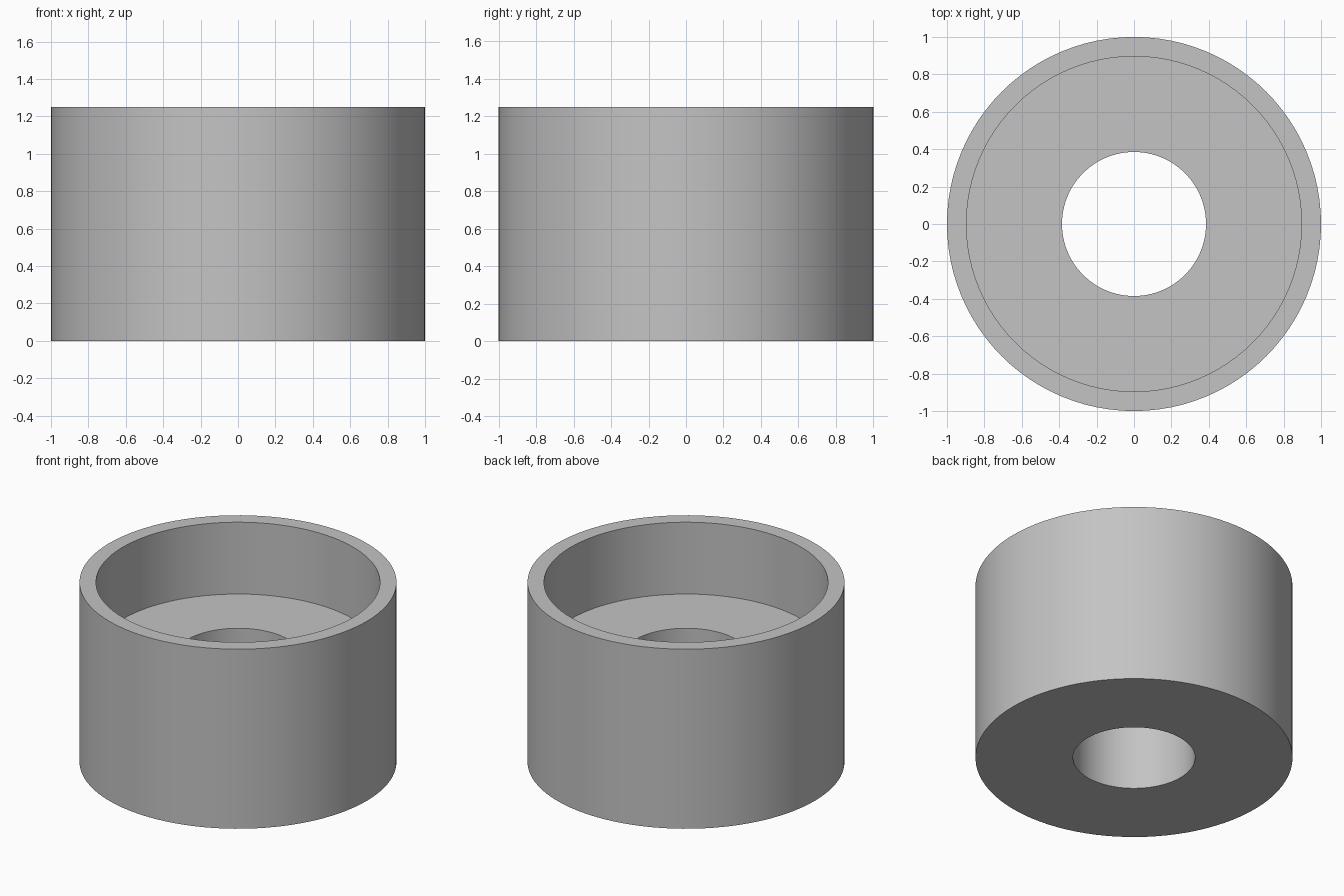
import bpy
import bmesh
import math
from mathutils import Matrix, Vector

cube = bpy.data.objects.get("Cube")
if cube:
    bpy.data.objects.remove(cube, do_unlink=True)

# Plain grey material
grey = bpy.data.materials.new("plain_grey")
grey.use_nodes = True
colour = (0.55, 0.55, 0.55, 1.0)
grey.diffuse_color = colour
grey.node_tree.nodes["Principled BSDF"].inputs["Base Color"].default_value = colour

# Main dimensions
OUTER, POCKET, BORE = 1.0, 0.896, 0.385
HEIGHT, FLOOR = 1.25, 0.75

# Closed wall section: bore, underside, outer wall, rim, pocket wall, floor
section = [(BORE, 0), (OUTER, 0), (OUTER, HEIGHT),
           (POCKET, HEIGHT), (POCKET, FLOOR), (BORE, FLOOR)]

# Revolve the section into a counterbored bushing
bm = bmesh.new()
ring = [bm.verts.new((r, 0, z)) for r, z in section]
edges = [bm.edges.new((ring[i - 1], ring[i])) for i in range(len(ring))]
bmesh.ops.spin(bm, geom=ring + edges, axis=(0, 0, 1), cent=(0, 0, 0),
               angle=math.tau, steps=96, use_merge=True)
bmesh.ops.remove_doubles(bm, verts=bm.verts[:], dist=0.0001)
bmesh.ops.recalc_face_normals(bm, faces=bm.faces[:])
mesh = bpy.data.meshes.new("counterbored_bushing")
bm.to_mesh(mesh)
bm.free()
mesh.materials.append(grey)

bushing = bpy.data.objects.new("counterbored_bushing", mesh)
bpy.context.collection.objects.link(bushing)
bpy.context.view_layer.objects.active = bushing
bushing.select_set(True)
bpy.ops.object.shade_smooth_by_angle(angle=math.radians(30))
